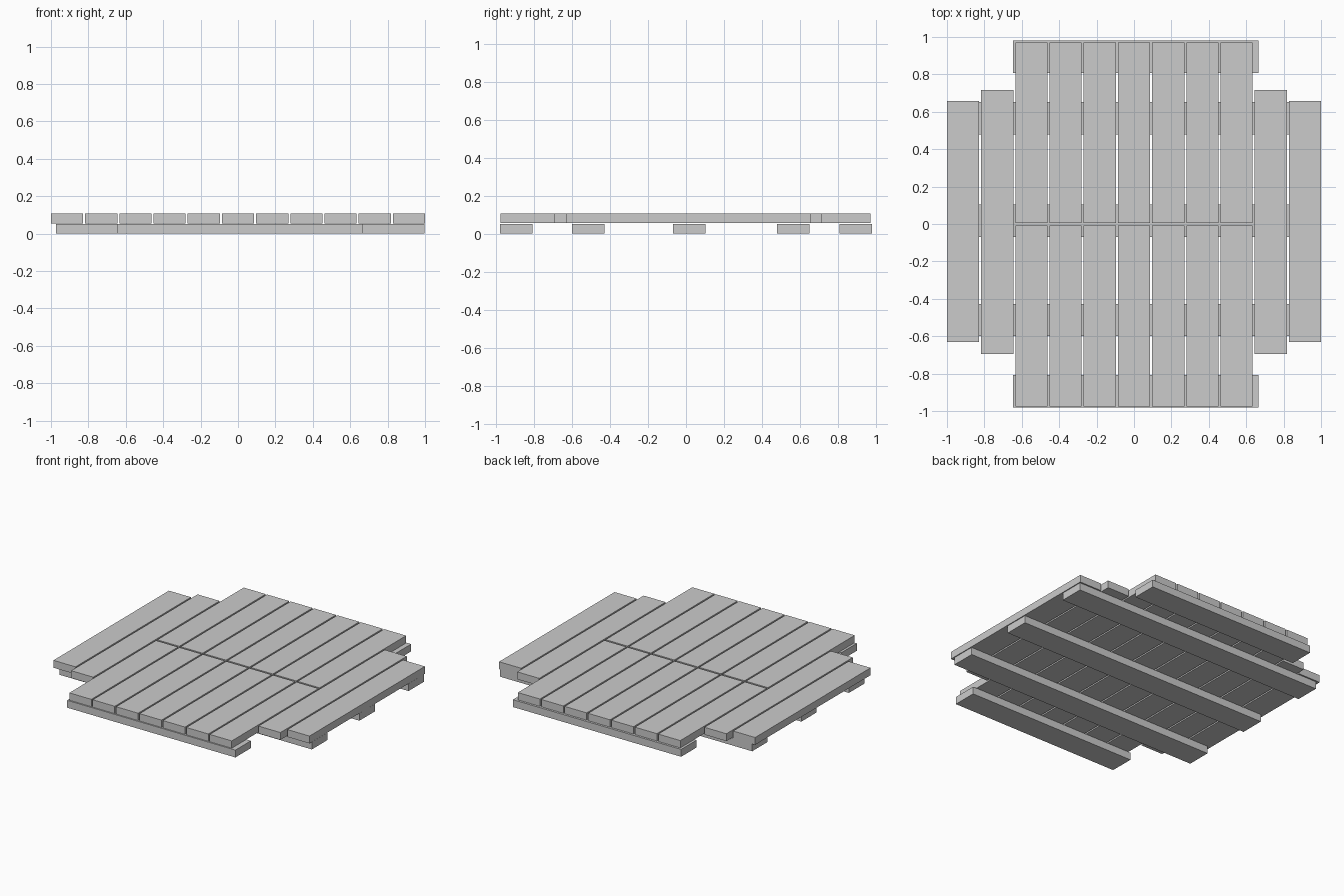
import bpy

if "Cube" in bpy.data.objects:
    bpy.data.objects.remove(bpy.data.objects["Cube"])

W, PITCH = 0.172, 0.1828      # plank width and spacing
LOW, HIGH = (0.0, 0.052), (0.055, 0.107)   # z ranges of the two layers


def plank(name, x, y, z):
    """Box spanning the given (min, max) ranges."""
    bpy.ops.mesh.primitive_cube_add(size=1, location=[(a + b) / 2 for a, b in (x, y, z)])
    ob = bpy.context.object
    ob.name = name
    ob.scale = [b - a for a, b in (x, y, z)]
    bpy.ops.object.transform_apply(location=False, rotation=False, scale=True)


# Deck boards: 11 columns, the middle seven split into front and back halves
outer, inner = [(-0.631, 0.657)], [(-0.694, 0.716)]
split = [(-0.976, -0.008), (0.005, 0.970)]
for i in range(11):
    x0 = -1 + i * PITCH
    edge = min(i, 10 - i)
    spans = outer if edge == 0 else inner if edge == 1 else split
    for span in spans:
        plank("deck_board", (x0, x0 + W), span, HIGH)

# Cross battens under the deck: short at front and back, long between
for y0, x in [(-0.98, (-0.648, 0.666)), (-0.60, (-0.973, 0.997)),
              (-0.069, (-0.973, 0.997)), (0.479, (-0.973, 0.997)),
              (0.808, (-0.648, 0.666))]:
    plank("cross_batten", x, (y0, y0 + W), LOW)
